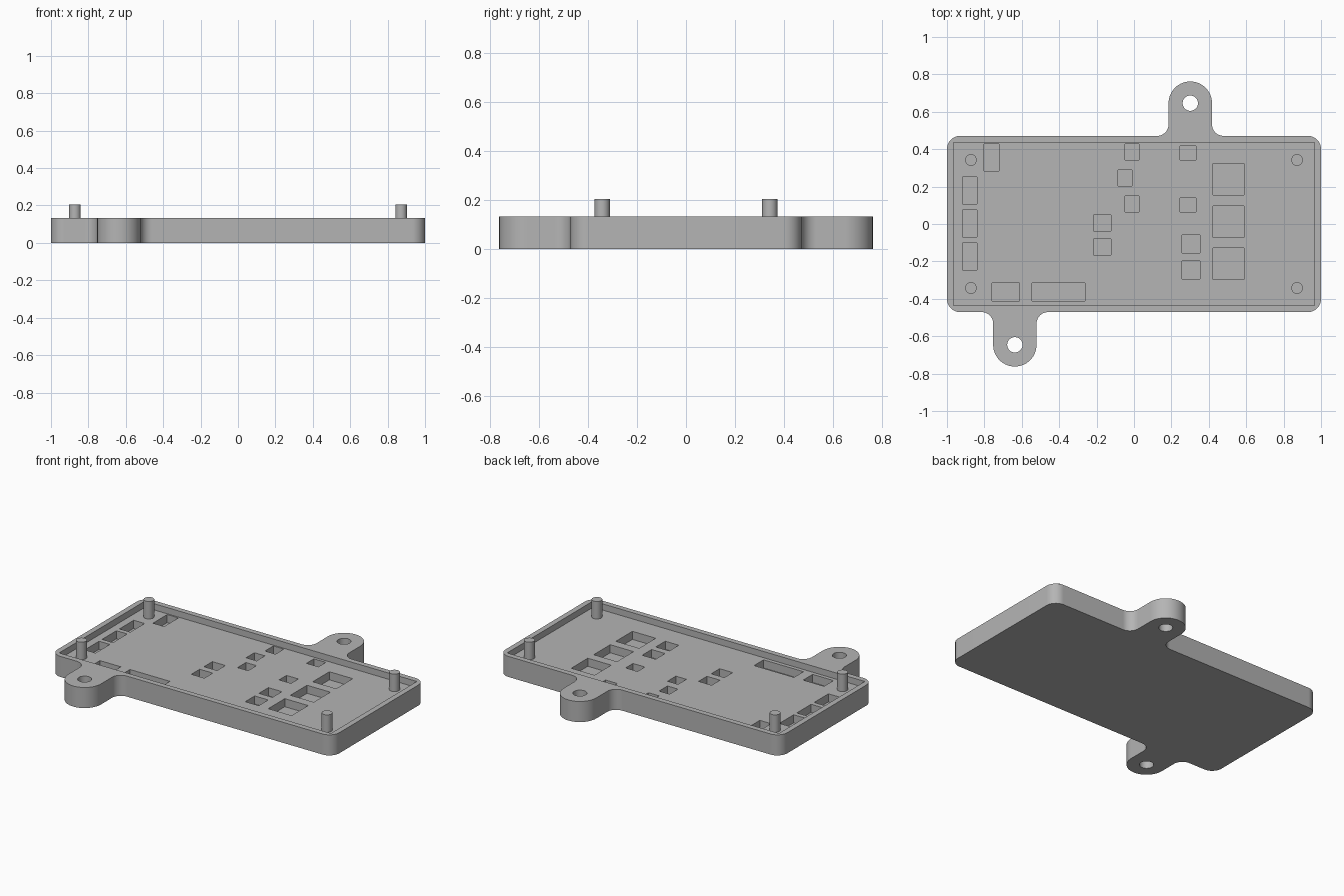
import bpy, bmesh
from math import cos, sin, radians
from mathutils import Vector, Matrix

if "Cube" in bpy.data.objects:
    bpy.data.objects.remove(bpy.data.objects["Cube"])

HEIGHT, FLOOR, POCKET = 0.132, 0.092, 0.04   # rim top, tray floor, pocket floor
HALF_Y, CORNER = 0.471, 0.07                 # case half depth, corner radius
EAR_Y, EAR_R, FILLET, HOLE_R = 0.646, 0.116, 0.062, 0.041
EARS = [(-0.637, -EAR_Y), (0.301, EAR_Y)]

grey = bpy.data.materials.new("grey plastic")
grey.use_nodes = True
colour = (0.46, 0.46, 0.46, 1)
grey.diffuse_color = colour
grey.node_tree.nodes["Principled BSDF"].inputs["Base Color"].default_value = colour


def finish(name, bm):
    bmesh.ops.recalc_face_normals(bm, faces=bm.faces)
    mesh = bpy.data.meshes.new(name)
    bm.to_mesh(mesh)
    bm.free()
    obj = bpy.data.objects.new(name, mesh)
    bpy.context.collection.objects.link(obj)
    mesh.materials.append(grey)
    return obj


def smooth(obj):
    bpy.ops.object.select_all(action='DESELECT')
    obj.select_set(True)
    bpy.context.view_layer.objects.active = obj
    bpy.ops.object.shade_smooth_by_angle(angle=radians(30))


def box(bm, x, y, w, d, z0, z1):
    place = Matrix.Translation((x, y, (z0 + z1) / 2)) @ Matrix.Diagonal((w, d, z1 - z0, 1))
    bmesh.ops.create_cube(bm, size=1, matrix=place)


def cylinder(bm, x, y, r, z0, z1):
    bmesh.ops.create_cone(bm, cap_ends=True, segments=40, radius1=r, radius2=r, depth=z1 - z0,
                          matrix=Matrix.Translation((x, y, (z0 + z1) / 2)))


def arc(cx, cy, r, start, end, steps=12):
    angles = [radians(start + (end - start) * i / steps) for i in range(steps + 1)]
    return [Vector((cx + r * cos(a), cy + r * sin(a), 0)) for a in angles]


def half_outline(ear_x):
    """Front edge from left corner to right corner, with one filleted ear."""
    side, inner = 1 - CORNER, CORNER - HALF_Y
    reach, fillet_y = EAR_R + FILLET, -HALF_Y - FILLET
    return (arc(-side, inner, CORNER, 180, 270)
            + arc(ear_x - reach, fillet_y, FILLET, 90, 0)
            + arc(ear_x, -EAR_Y, EAR_R, 180, 360, 28)
            + arc(ear_x + reach, fillet_y, FILLET, 180, 90)
            + arc(side, inner, CORNER, 270, 360))


# Case body: outline with two ears, extruded
bm = bmesh.new()
outline = half_outline(EARS[0][0]) + [-p for p in half_outline(-EARS[1][0])]
base = bm.faces.new([bm.verts.new(p) for p in outline])
top = bmesh.ops.extrude_face_region(bm, geom=[base])["geom"]
bmesh.ops.translate(bm, vec=(0, 0, HEIGHT),
                    verts=[v for v in top if isinstance(v, bmesh.types.BMVert)])
case = finish("case_tray", bm)

# Cutter for the shallow tray and the ear holes
bm = bmesh.new()
box(bm, 0, 0, 1.93, 0.872, FLOOR, 0.3)
for x, y in EARS:
    cylinder(bm, x, y, HOLE_R, -0.1, 0.3)
tray_cutter = finish("tray_cutter", bm)

# Component pockets: width, depth, then centres
pockets = [
    (0.08, 0.145, [(-0.762, 0.355)]),
    (0.077, 0.145, [(-0.878, 0.179), (-0.878, 0.003), (-0.878, -0.173)]),
    (0.148, 0.096, [(-0.685, -0.364)]),
    (0.284, 0.096, [(-0.404, -0.364)]),
    (0.093, 0.085, [(-0.169, 0.005), (-0.169, -0.123)]),
    (0.075, 0.085, [(-0.011, 0.385), (-0.048, 0.246), (-0.011, 0.107)]),
    (0.085, 0.075, [(0.289, 0.38), (0.289, 0.102)]),
    (0.096, 0.096, [(0.305, -0.107), (0.305, -0.246)]),
    (0.166, 0.168, [(0.505, 0.24), (0.505, 0.013), (0.505, -0.212)]),
]
bm = bmesh.new()
for w, d, centres in pockets:
    for x, y in centres:
        box(bm, x, y, w, d, POCKET, 0.2)
pocket_cutter = finish("pocket_cutter", bm)

# Cut the body, then discard the cutters
for cutter in (tray_cutter, pocket_cutter):
    cutter.hide_render = True
    mod = case.modifiers.new(cutter.name, 'BOOLEAN')
    mod.operation, mod.solver, mod.object = 'DIFFERENCE', 'EXACT', cutter
bpy.context.view_layer.objects.active = case
for name in [m.name for m in case.modifiers]:
    bpy.ops.object.modifier_apply(modifier=name)
for cutter in (tray_cutter, pocket_cutter):
    bpy.data.objects.remove(cutter)
smooth(case)

# Locating pins near the tray corners
for x, side in ((-0.872, "right"), (0.872, "left")):
    for y, end in ((-0.342, "front"), (0.342, "back")):
        bm = bmesh.new()
        cylinder(bm, x, y, 0.031, FLOOR - 0.01, 0.204)
        smooth(finish(f"{end}_{side}_pin", bm))
